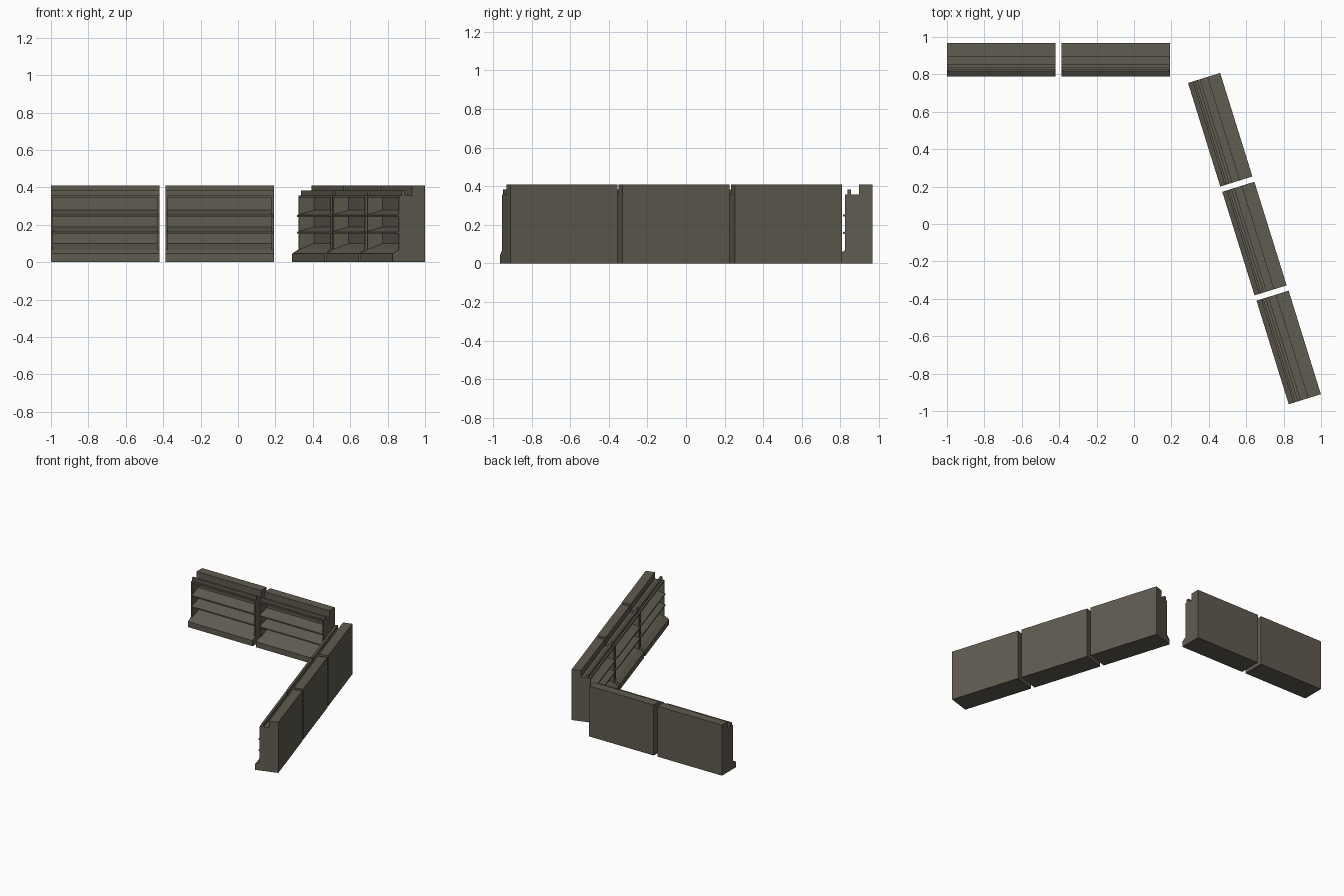
import bpy
import bmesh
from math import radians
from mathutils import Matrix

cube = bpy.data.objects.get("Cube")
if cube:
    bpy.data.objects.remove(cube, do_unlink=True)

# Single flat colour
mat = bpy.data.materials.new("dull brown grey")
mat.use_nodes = True
colour = (0.118, 0.106, 0.083, 1)
mat.diffuse_color = colour
bsdf = next(n for n in mat.node_tree.nodes if n.type == 'BSDF_PRINCIPLED')
bsdf.inputs["Base Color"].default_value = colour
bsdf.inputs["Roughness"].default_value = 0.8

HALF = 0.29    # half the length of one unit
PANEL = 0.012  # end panel thickness

# Cross-sections as (depth, height)
CARCASS = [(-.09, 0), (.09, 0), (.09, .41), (.018, .41), (.018, .357),
           (-.054, .357), (-.054, .345), (.03, .345), (.03, .10),
           (-.054, .068), (-.09, .045)]
END_PANEL = [(-.054, .068), (.03, .10), (.03, .345), (-.054, .345)]
LIP = [(-.04, .357), (-.022, .357), (-.022, .383), (-.04, .383)]


def shelf_profile(z):
    """Thin shelf that rises towards the back."""
    return [(-.064, z - .01), (.03, z + .018), (.03, z + .026), (-.064, z)]


def extrude(name, profile, x0, x1, place):
    """Extrude a cross-section along the unit's length."""
    bm = bmesh.new()
    face = bm.faces.new([bm.verts.new((x0, y, z)) for y, z in profile])
    moved = bmesh.ops.extrude_face_region(bm, geom=[face])["geom"]
    bmesh.ops.translate(bm, vec=(x1 - x0, 0, 0),
                        verts=[v for v in moved if isinstance(v, bmesh.types.BMVert)])
    bmesh.ops.recalc_face_normals(bm, faces=bm.faces)
    mesh = bpy.data.meshes.new(name)
    bm.to_mesh(mesh)
    bm.free()
    mesh.materials.append(mat)
    obj = bpy.data.objects.new(name, mesh)
    obj.matrix_world = place
    bpy.context.collection.objects.link(obj)


def shelf_unit(label, x, y, angle):
    place = Matrix.Translation((x, y, 0)) @ Matrix.Rotation(radians(angle), 4, 'Z')
    extrude(label + "_carcass", CARCASS, -HALF, HALF, place)
    extrude(label + "_top_lip", LIP, -HALF, HALF, place)
    extrude(label + "_right_panel", END_PANEL, -HALF, PANEL - HALF, place)
    extrude(label + "_left_panel", END_PANEL, HALF - PANEL, HALF, place)
    for name, z in (("lower", .162), ("upper", .252)):
        extrude(f"{label}_{name}_shelf", shelf_profile(z),
                .006 - HALF, HALF - .006, place)


# Straight row along the back
for i in range(2):
    shelf_unit(f"back_unit_{i + 1}", -.71 + .612 * i, .878, 0)

# Angled row along the left side
for i in range(3):
    shelf_unit(f"side_unit_{i + 1}", .461 + .183 * i, .504 - .582 * i, -72.7)
